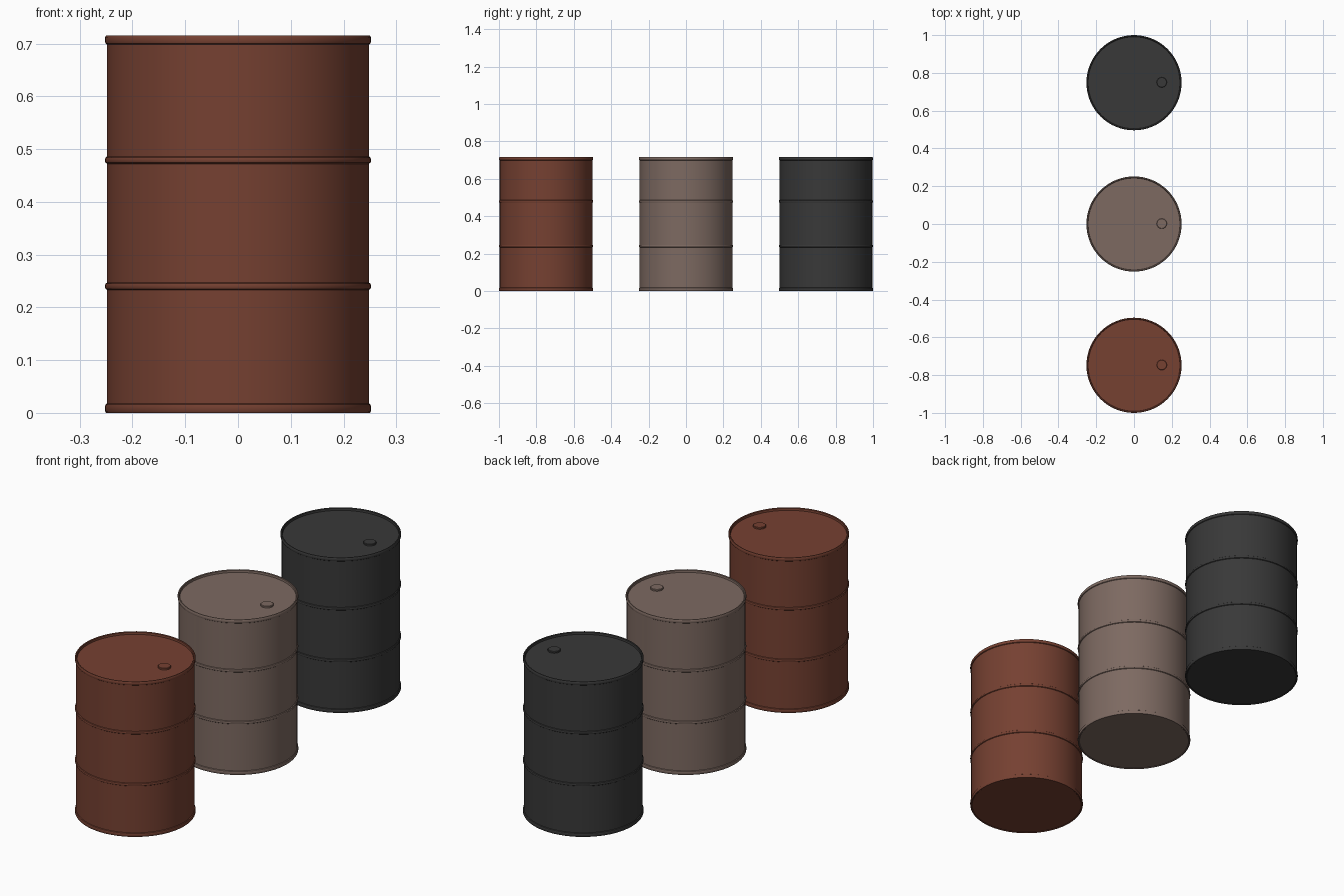
import bpy, bmesh, math

cube = bpy.data.objects.get("Cube")
if cube:
    bpy.data.objects.remove(cube, do_unlink=True)

SEGMENTS = 64
BODY, RIM = 0.248, 0.252
HEIGHT, LID = 0.715, 0.704


def material(name, colour):
    mat = bpy.data.materials.new(name)
    mat.use_nodes = True
    mat.diffuse_color = (*colour, 1)
    mat.node_tree.nodes["Principled BSDF"].inputs["Base Color"].default_value = (*colour, 1)
    return mat


def lathe(name, profile, mat, x=0, y=0, segments=SEGMENTS):
    """Revolve a (radius, z) profile; points of zero radius become poles."""
    bm = bmesh.new()
    verts = [bm.verts.new((r, 0, z)) for r, z in profile]
    edges = [bm.edges.new(pair) for pair in zip(verts, verts[1:])]
    bmesh.ops.spin(bm, geom=verts + edges, cent=(0, 0, 0), axis=(0, 0, 1),
                   angle=math.tau, steps=segments, use_duplicate=False)
    bmesh.ops.remove_doubles(bm, verts=bm.verts, dist=0.00005)
    bmesh.ops.recalc_face_normals(bm, faces=bm.faces)
    mesh = bpy.data.meshes.new(name)
    bm.to_mesh(mesh)
    bm.free()
    obj = bpy.data.objects.new(name, mesh)
    obj.location = (x, y, 0)
    mesh.materials.append(mat)
    bpy.context.collection.objects.link(obj)
    bpy.ops.object.select_all(action="DESELECT")
    obj.select_set(True)
    bpy.context.view_layer.objects.active = obj
    bpy.ops.object.shade_smooth_by_angle(angle=math.radians(35))
    return obj


def band(z, half):
    """Rounded hoop standing proud of the wall."""
    return [(BODY, z - half), (RIM - 0.001, z - half * 0.7), (RIM, z - half * 0.3),
            (RIM, z + half * 0.3), (RIM - 0.001, z + half * 0.7), (BODY, z + half)]


def drum(label, mat, y):
    # Shell: base, foot rim, two hoops, top rim and sunken lid
    profile = [(0, 0.002), (0.244, 0.002), (0.246, 0), (0.25, 0), (RIM, 0.003),
               (RIM, 0.012), (RIM - 0.001, 0.016), (BODY, 0.018)]
    profile += band(0.24, 0.007) + band(0.479, 0.007)
    profile += [(BODY, 0.698), (RIM - 0.001, 0.7), (RIM, 0.703), (RIM, HEIGHT - 0.003),
                (0.25, HEIGHT), (0.246, HEIGHT), (0.244, HEIGHT - 0.002),
                (0.243, LID), (0, LID)]
    lathe(label + "_drum_shell", profile, mat, 0, y)
    # Filler cap on the lid
    cap = [(0, LID - 0.002), (0.027, LID - 0.002), (0.027, LID + 0.006),
           (0.025, LID + 0.008), (0, LID + 0.008)]
    lathe(label + "_filler_cap", cap, mat, 0.147, y + 0.002, 24)


drum("rust", material("rust brown", (0.180, 0.052, 0.031)), -0.748)
drum("taupe", material("taupe grey", (0.205, 0.143, 0.120)), 0)
drum("black", material("charcoal black", (0.040, 0.040, 0.040)), 0.748)
